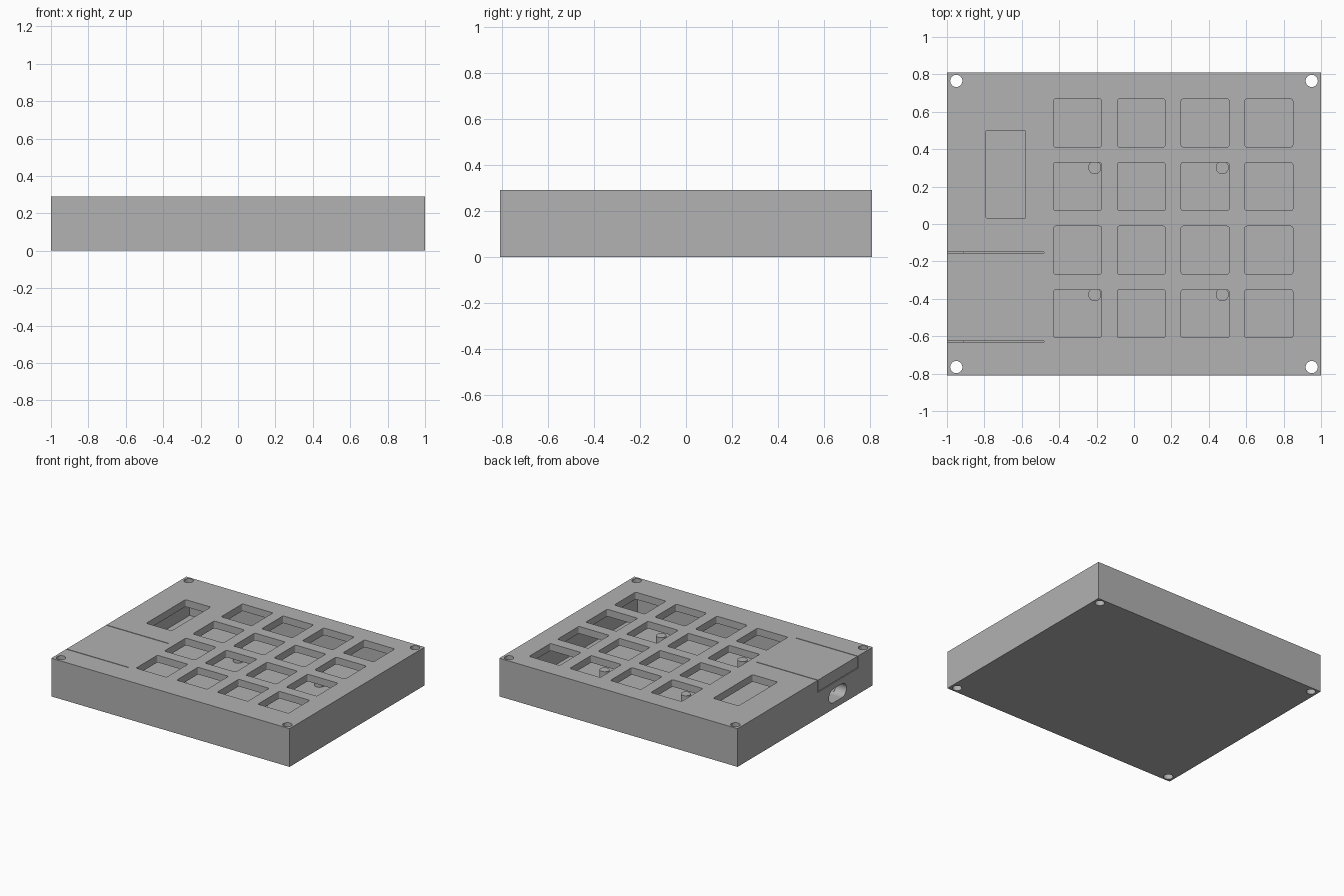
import bpy
import bmesh
import math
from mathutils import Matrix

old = bpy.data.objects.get("Cube")
if old:
    bpy.data.objects.remove(old)

HX, HY, H = 1.0, 0.81, 0.29      # outer half sizes and height
WALL, PLATE = 0.09, 0.054        # side wall and plate thickness

grey = bpy.data.materials.new("plain grey")
grey.use_nodes = True
grey.diffuse_color = (0.445, 0.445, 0.445, 1)
grey.node_tree.nodes["Principled BSDF"].inputs["Base Color"].default_value = grey.diffuse_color


def rounded(cx, cy, hx, hy, r, seg):
    """Outline of a rectangle with rounded corners."""
    pts = []
    for q, (sx, sy) in enumerate([(1, 1), (-1, 1), (-1, -1), (1, -1)]):
        for i in range(seg + 1):
            a = (q + i / seg) * math.pi / 2
            pts.append((cx + sx * (hx - r) + r * math.cos(a),
                        cy + sy * (hy - r) + r * math.sin(a)))
    return pts


def circle(cx, cy, r, n=16):
    return [(cx + r * math.cos(math.tau * i / n), cy + r * math.sin(math.tau * i / n))
            for i in range(n)]


def prism(bm, pts, z0, z1, matrix=Matrix()):
    """Extrude an outline between two heights."""
    face = bm.faces.new([bm.verts.new((x, y, z0)) for x, y in pts])
    out = bmesh.ops.extrude_face_region(bm, geom=[face])
    verts = [v for v in out["geom"] if isinstance(v, bmesh.types.BMVert)]
    bmesh.ops.translate(bm, verts=verts, vec=(0, 0, z1 - z0))
    bmesh.ops.transform(bm, matrix=matrix, verts=list(face.verts) + verts)


def box(bm, x0, x1, y0, y1, z0, z1):
    prism(bm, [(x0, y0), (x1, y0), (x1, y1), (x0, y1)], z0, z1)


def finish(bm, name):
    bmesh.ops.recalc_face_normals(bm, faces=bm.faces)
    mesh = bpy.data.meshes.new(name)
    bm.to_mesh(mesh)
    bm.free()
    mesh.materials.append(grey)
    ob = bpy.data.objects.new(name, mesh)
    bpy.context.collection.objects.link(ob)
    return ob


def cut(target, bm, name):
    cutter = finish(bm, name)
    cutter.hide_render = True
    mod = target.modifiers.new(name, "BOOLEAN")
    mod.operation = "DIFFERENCE"
    mod.solver = "EXACT"
    mod.object = cutter
    bpy.context.view_layer.objects.active = target
    bpy.ops.object.modifier_apply(modifier=name)
    bpy.data.objects.remove(cutter)


# Outer block
bm = bmesh.new()
box(bm, -HX, HX, -HY, HY, 0, H)
case = finish(bm, "case")

# Hollow interior
bm = bmesh.new()
box(bm, WALL - HX, HX - WALL, WALL - HY, HY - WALL, PLATE, H - PLATE)
cut(case, bm, "cavity_cutter")

# Key openings, display window, screw holes and flex tab grooves
bm = bmesh.new()
for col in range(4):
    for row in range(4):
        prism(bm, rounded(-0.302 + 0.341 * col, 0.54 - 0.34 * row, 0.128, 0.128, 0.01, 3),
              H - PLATE - 0.02, H + 0.1)
prism(bm, rounded(-0.685, 0.265, 0.106, 0.235, 0.008, 3), H - PLATE - 0.02, H + 0.1)
for sx in (-1, 1):
    for sy in (-1, 1):
        prism(bm, circle(0.95 * sx, 0.765 * sy, 0.033), -0.1, H + 0.1)
for y in (-0.152, -0.629):
    box(bm, -HX - 0.1, -0.48, y - 0.003, y + 0.003, 0.2, H + 0.1)
cut(case, bm, "opening_cutter")

# Slit under the flex tab
bm = bmesh.new()
box(bm, -HX - 0.1, WALL - HX + 0.02, -0.632, -0.149, 0.197, 0.203)
cut(case, bm, "slit_cutter")

# Rounded cable port through the side wall
bm = bmesh.new()
turn = Matrix(((0, 0, 1, 0), (1, 0, 0, 0), (0, 1, 0, 0), (0, 0, 0, 1)))
prism(bm, rounded(-0.39, 0.1, 0.105, 0.052, 0.0515, 6), -HX - 0.1, WALL - HX + 0.02, turn)
cut(case, bm, "port_cutter")

# Inner support posts
for i, x in enumerate((-0.21, 0.472)):
    for j, y in enumerate((-0.377, 0.302)):
        bm = bmesh.new()
        prism(bm, circle(x, y, 0.035, 24), PLATE - 0.01, 0.15)
        post = finish(bm, f"support_post_{i}_{j}")
        bpy.ops.object.select_all(action="DESELECT")
        post.select_set(True)
        bpy.context.view_layer.objects.active = post
        bpy.ops.object.shade_smooth_by_angle(angle=math.radians(30))
